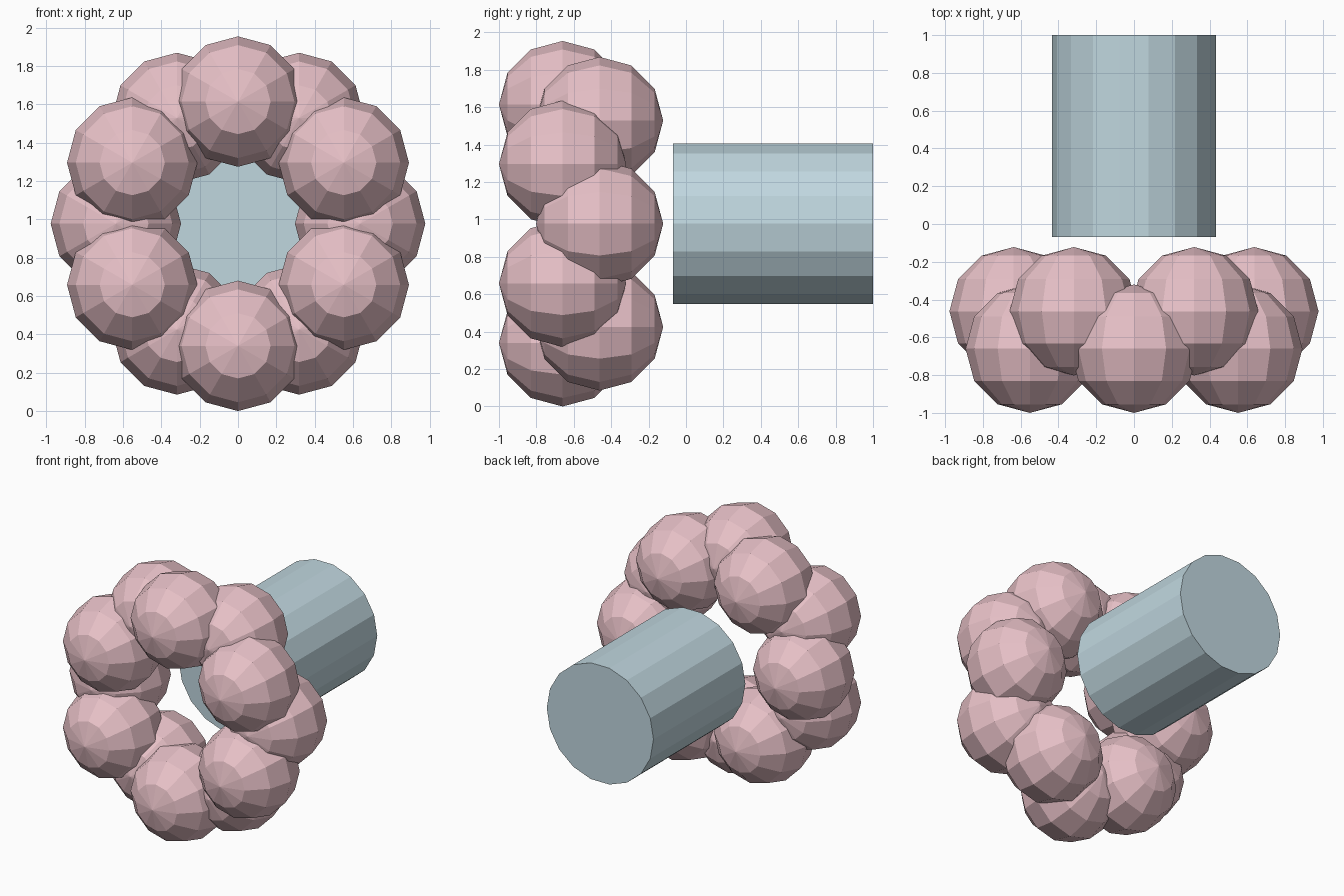
import bpy, bmesh
from math import radians, sin, cos
from mathutils import Matrix

if "Cube" in bpy.data.objects:
    bpy.data.objects.remove(bpy.data.objects["Cube"])

CENTRE_Z = 0.977   # height of the shared axis
BALL_R = 0.34
RING_R = 0.637

def material(name, rgb):
    m = bpy.data.materials.new(name)
    m.diffuse_color = (*rgb, 1)
    m.use_nodes = True
    m.node_tree.nodes["Principled BSDF"].inputs["Base Color"].default_value = m.diffuse_color
    return m

pink = material("petal_pink", (0.80, 0.53, 0.57))
blue = material("pale_blue", (0.53, 0.68, 0.74))
ALONG_Y = Matrix.Rotation(radians(90), 4, 'X')

def add_object(name, bm, mat, loc):
    mesh = bpy.data.meshes.new(name)
    bm.to_mesh(mesh)
    bm.free()
    mesh.materials.append(mat)
    ob = bpy.data.objects.new(name, mesh)
    ob.location = loc
    bpy.context.collection.objects.link(ob)
    return ob

# Two staggered rings of faceted balls, poles facing front and back
def ball_ring(name, y, start):
    for i in range(6):
        a = radians(start + 60 * i)
        bm = bmesh.new()
        bmesh.ops.create_uvsphere(bm, u_segments=12, v_segments=6,
                                  radius=BALL_R, matrix=ALONG_Y)
        add_object(f"{name}_{i + 1}", bm, pink,
                   (RING_R * cos(a), y, CENTRE_Z + RING_R * sin(a)))

ball_ring("front_ball", -0.66, 30)
ball_ring("back_ball", -0.462, 0)

# Solid 18-sided stem behind the rings, with corners at left and right
Y0, Y1 = -0.07, 1.0
bm = bmesh.new()
bmesh.ops.create_cone(bm, cap_ends=True, segments=18, radius1=0.435,
                      radius2=0.435, depth=Y1 - Y0,
                      matrix=ALONG_Y @ Matrix.Rotation(radians(90), 4, 'Z'))
# Turn so that a corner lies exactly on +x whatever the starting angle
v = max(bm.verts, key=lambda p: p.co.z)
if v.co.z > 0.432:
    bmesh.ops.rotate(bm, verts=bm.verts, cent=(0, 0, 0),
                     matrix=Matrix.Rotation(radians(90), 3, 'Y'))
add_object("stem", bm, blue, (0, (Y0 + Y1) / 2, CENTRE_Z))
